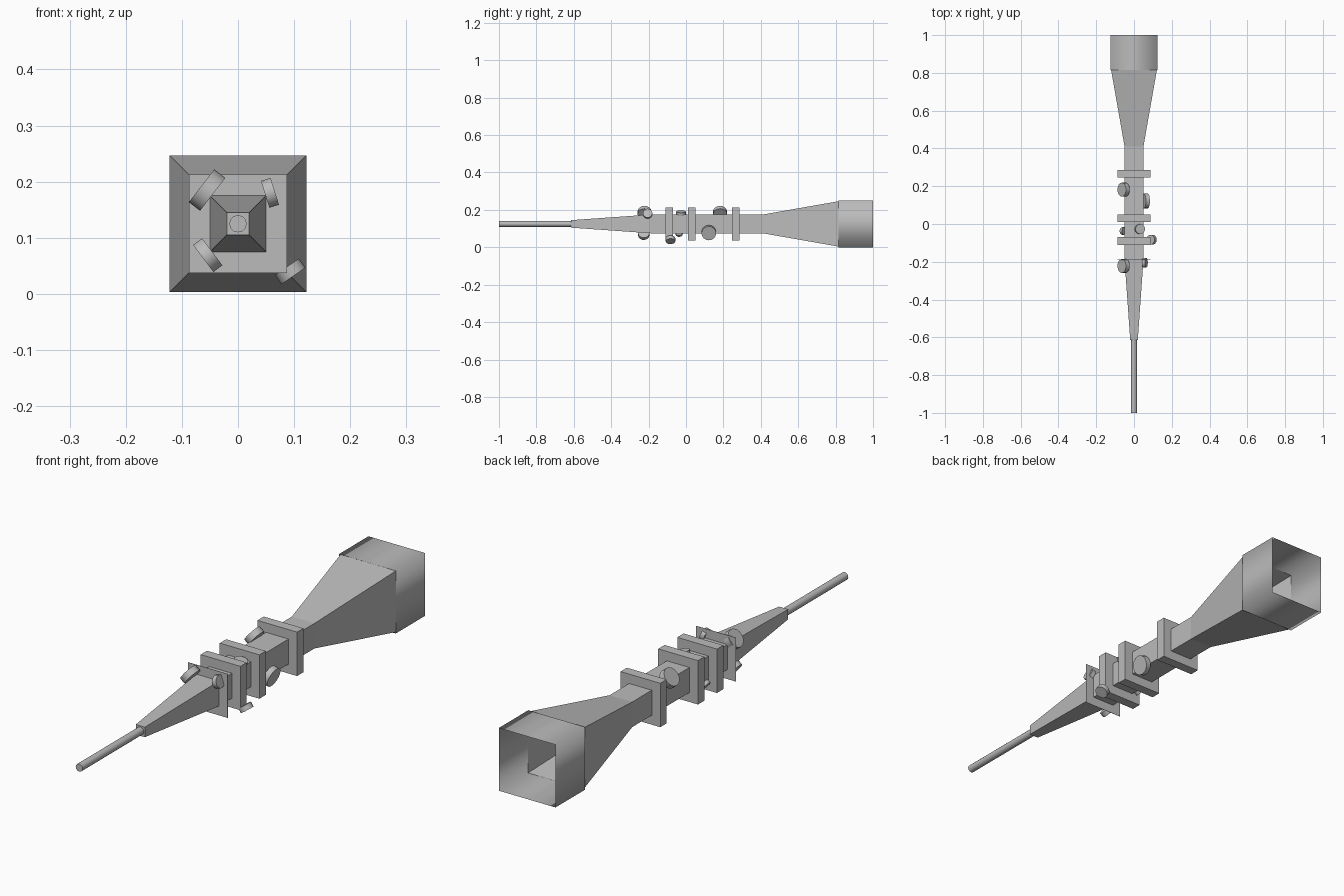
import bpy, bmesh
from mathutils import Vector

cube = bpy.data.objects.get("Cube")
if cube:
    bpy.data.objects.remove(cube, do_unlink=True)

AXIS_Z = 0.125
GREY = (0.5, 0.5, 0.5, 1)
metal = bpy.data.materials.new("plain grey")
metal.use_nodes = True
metal.diffuse_color = GREY
metal.node_tree.nodes["Principled BSDF"].inputs["Base Color"].default_value = GREY


def square_loft(name, sections, cap_front=False, cap_back=False, smooth=False):
    """Square tube along y through (y, half width) sections."""
    bm = bmesh.new()
    rings = []
    for y, h in sections:
        corners = ((-h, -h), (h, -h), (h, h), (-h, h))
        rings.append([bm.verts.new((x, y, AXIS_Z + z)) for x, z in corners])
    for a, b in zip(rings, rings[1:]):
        for i in range(4):
            j = (i + 1) % 4
            bm.faces.new((a[i], a[j], b[j], b[i]))
    if cap_front:
        bm.faces.new(rings[0][::-1])
    if cap_back:
        bm.faces.new(rings[-1])
    bmesh.ops.recalc_face_normals(bm, faces=bm.faces)
    for f in bm.faces:
        f.smooth = smooth
    mesh = bpy.data.meshes.new(name)
    bm.to_mesh(mesh)
    bm.free()
    mesh.materials.append(metal)
    obj = bpy.data.objects.new(name, mesh)
    bpy.context.collection.objects.link(obj)
    return obj


def disc(name, centre, direction, radius, depth, sides=16):
    """Short cylinder whose axis follows the given direction."""
    turn = Vector(direction).to_track_quat("Z", "Y").to_euler()
    bpy.ops.mesh.primitive_cylinder_add(vertices=sides, radius=radius, depth=depth,
                                        location=centre, rotation=turn)
    obj = bpy.context.object
    obj.name = name
    obj.data.materials.append(metal)
    bpy.ops.object.shade_smooth_by_angle()


# Thin rod at the front tip
disc("front_rod", (0, -0.805, AXIS_Z), (0, 1, 0), 0.0155, 0.39, 12)

# Tapered nose, straight body and flared horn
square_loft("body", [(-0.615, 0.02), (-0.19, 0.05), (0.41, 0.05), (0.82, 0.122)],
            cap_front=True)

# Open sleeve at the back, softly shaded
square_loft("rear_sleeve", [(0.815, 0.125), (1.0, 0.125)], smooth=True)

# Square collars, and a paper-thin plate where the nose meets the body
for i, y in enumerate((-0.09, 0.03, 0.267)):
    square_loft(f"collar_{i + 1}", [(y - 0.02, 0.0875), (y + 0.02, 0.0875)], True, True)
square_loft("nose_plate", [(-0.19, 0.0875), (-0.189, 0.0875)], True, True)

# Round knobs on the body: centre, outward direction, radius, depth
knobs = {
    "upper_right_front": ((-0.055, -0.222, 0.185), (-0.79, 0, 0.61), 0.037, 0.025),
    "upper_right_rear": ((-0.055, 0.182, 0.185), (-0.79, 0, 0.61), 0.037, 0.025),
    "upper_left_front": ((0.057, -0.205, 0.18), (0.95, 0, 0.3), 0.025, 0.018),
    "lower_right_front": ((-0.054, -0.226, 0.069), (-0.8, 0, -0.6), 0.03, 0.02),
    "lower_left_middle": ((0.093, -0.083, 0.04), (0.57, 0, -0.82), 0.026, 0.02),
    "lower_left_rear": ((0.062, 0.122, 0.078), (0.95, 0, -0.3), 0.039, 0.022),
    "upper_left_middle": ((0.031, -0.027, 0.182), (0.25, 0, 0.97), 0.026, 0.018),
    "lower_right_middle": ((-0.058, -0.037, 0.076), (-0.8, 0, -0.6), 0.02, 0.015),
}
for name, spec in knobs.items():
    disc("knob_" + name, *spec)
